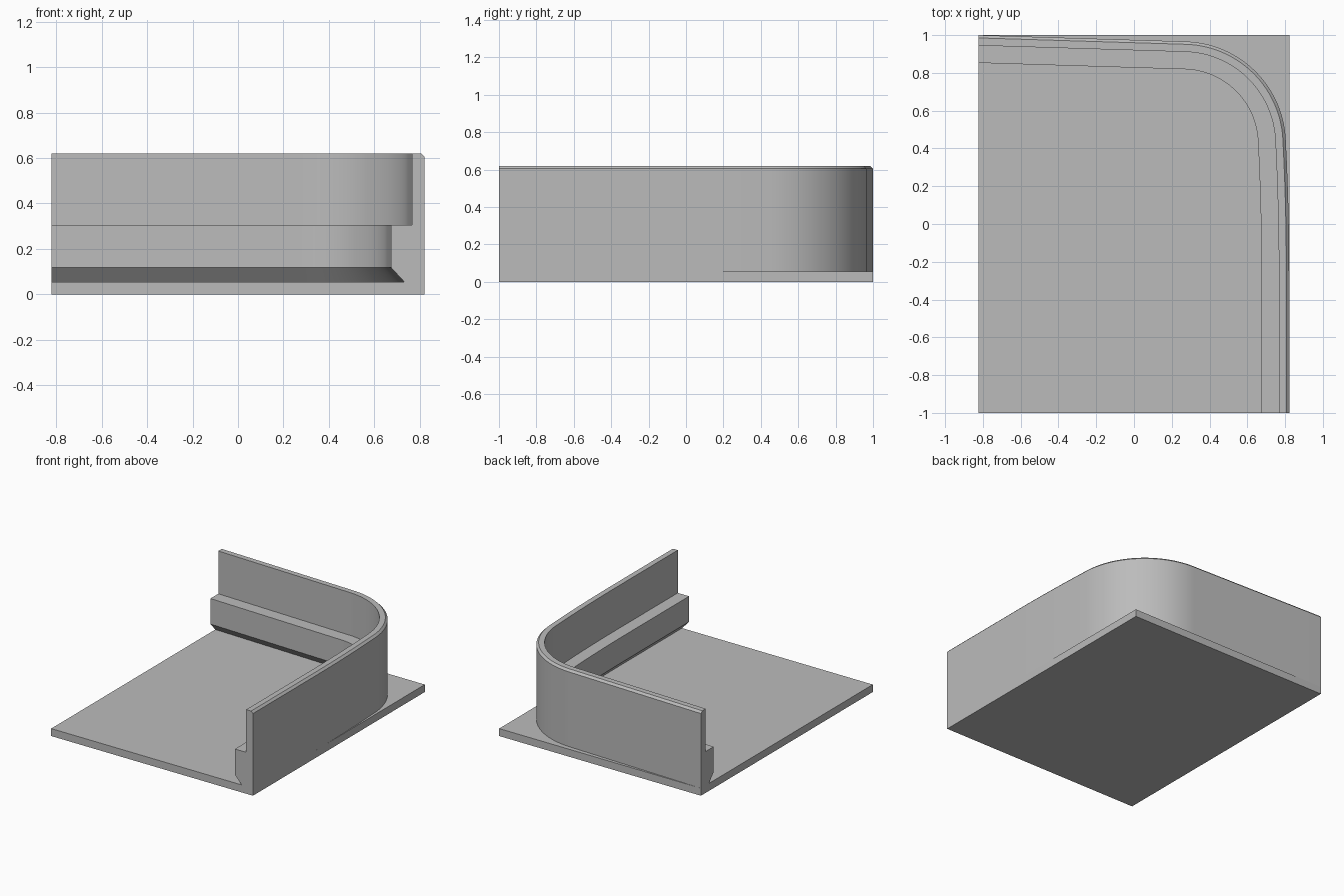
import bpy, bmesh, math

cube = bpy.data.objects.get("Cube")
if cube:
    bpy.data.objects.remove(cube, do_unlink=True)

HALF_X, HALF_Y, PLATE, TOP = 0.822, 1.0, 0.055, 0.62

grey = bpy.data.materials.new("plain grey")
grey.use_nodes = True
colour = (0.5, 0.5, 0.5, 1)
grey.diffuse_color = colour
grey.node_tree.nodes["Principled BSDF"].inputs["Base Color"].default_value = colour


def finish(name, bm):
    bmesh.ops.recalc_face_normals(bm, faces=bm.faces)
    mesh = bpy.data.meshes.new(name)
    bm.to_mesh(mesh)
    bm.free()
    mesh.materials.append(grey)
    obj = bpy.data.objects.new(name, mesh)
    bpy.context.collection.objects.link(obj)
    return obj


# Flat base plate
bm = bmesh.new()
bmesh.ops.create_cube(bm, size=1)
for v in bm.verts:
    v.co = (v.co.x * 2 * HALF_X, v.co.y * 2 * HALF_Y, (v.co.z + 0.5) * PLATE)
finish("base_plate", bm)

# Outer wall line as (x, y, outward angle): straight side, gentle bend,
# round corner, then a nearly straight back
lean = math.radians(3)
back_angle = math.radians(88.2)
bend_start, bend_end, radius = -0.27, 0.45, 0.545
bend_radius = (bend_end - bend_start) / math.sin(lean)
path = [(HALF_X, -HALF_Y, 0)]
for i in range(7):
    a = lean * i / 6
    path.append((HALF_X - bend_radius * (1 - math.cos(a)),
                 bend_start + bend_radius * math.sin(a), a))
cx = path[-1][0] - radius * math.cos(lean)
cy = path[-1][1] - radius * math.sin(lean)
for i in range(1, 41):
    a = lean + (back_angle - lean) * i / 40
    path.append((cx + radius * math.cos(a), cy + radius * math.sin(a), a))
path.append((-HALF_X, HALF_Y, math.pi / 2))

# Wall section as (inward offset, height): chamfered rim, shelf, undercut foot
profile = [(0, PLATE), (0, TOP - 0.015), (0.015, TOP), (0.055, TOP),
           (0.055, 0.305), (0.147, 0.305), (0.147, 0.117), (0.09, PLATE)]

# Sweep the section along the wall line
bm = bmesh.new()
rings = [[bm.verts.new((x - d * math.cos(a), y - d * math.sin(a), z))
          for d, z in profile] for x, y, a in path]
count = len(profile)
for r, s in zip(rings, rings[1:]):
    for j in range(count):
        k = (j + 1) % count
        bm.faces.new((r[j], r[k], s[k], s[j]))
bm.faces.new(rings[0])
bm.faces.new(rings[-1])
wall = finish("curved_wall", bm)

bpy.ops.object.select_all(action='DESELECT')
wall.select_set(True)
bpy.context.view_layer.objects.active = wall
bpy.ops.object.shade_smooth_by_angle(angle=math.radians(25))
